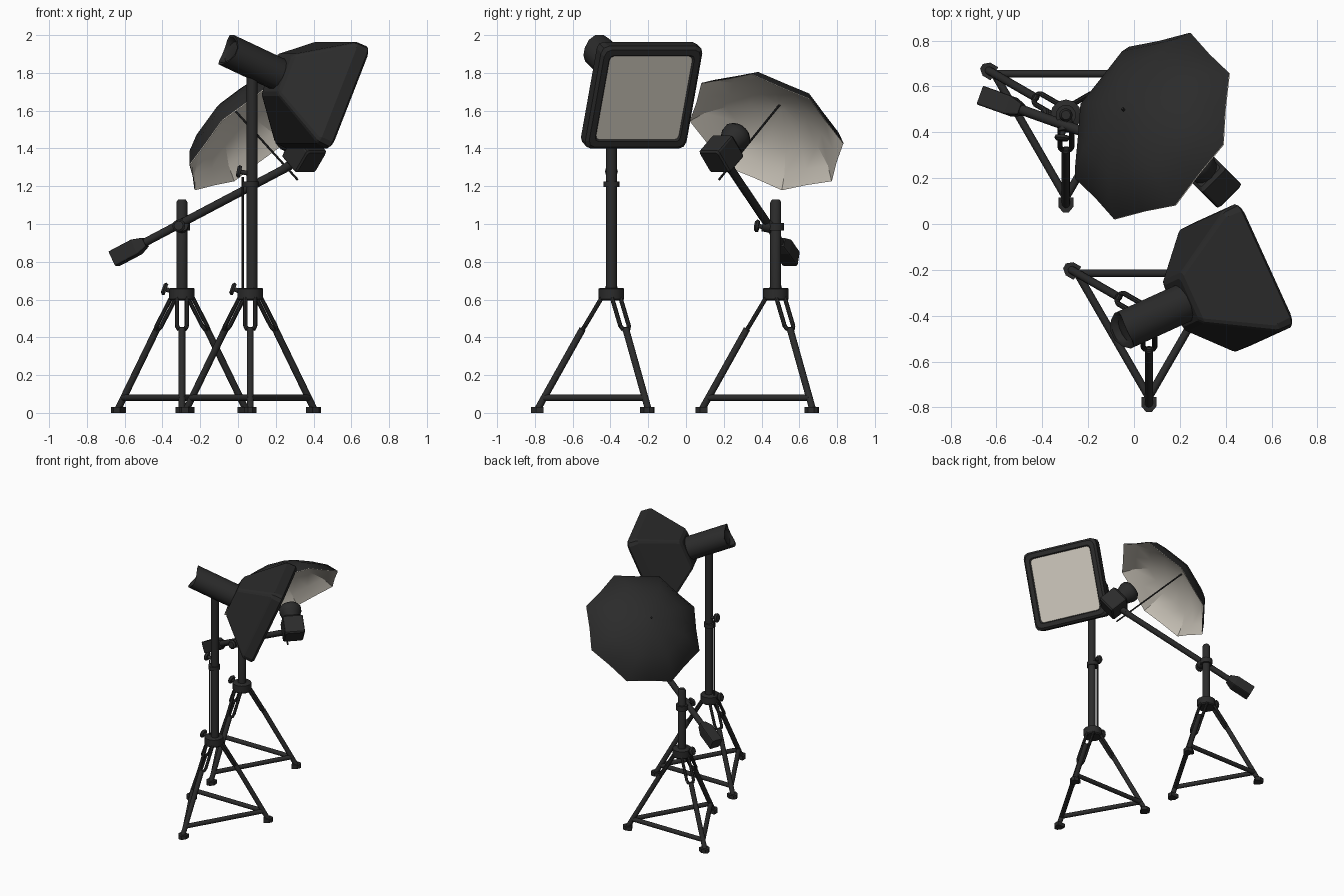
import bpy, bmesh, math
from mathutils import Vector as V

if "Cube" in bpy.data.objects:
    bpy.data.objects.remove(bpy.data.objects["Cube"])


def material(name, col):
    m = bpy.data.materials.new(name)
    m.diffuse_color = (*col, 1)
    m.use_nodes = True
    m.node_tree.nodes["Principled BSDF"].inputs["Base Color"].default_value = m.diffuse_color
    return m


BLACK = material("matte black", (0.024, 0.024, 0.024))
WHITE = material("warm white fabric", (0.60, 0.56, 0.49))


def finish(name, verts, faces, mat, smooth=None):
    me = bpy.data.meshes.new(name)
    me.from_pydata([tuple(v) for v in verts], [], faces)
    bm = bmesh.new()
    bm.from_mesh(me)
    bmesh.ops.recalc_face_normals(bm, faces=bm.faces)
    bm.to_mesh(me)
    bm.free()
    me.materials.append(mat)
    ob = bpy.data.objects.new(name, me)
    bpy.context.collection.objects.link(ob)
    if smooth:
        bpy.ops.object.select_all(action='DESELECT')
        ob.select_set(True)
        bpy.context.view_layer.objects.active = ob
        bpy.ops.object.shade_smooth_by_angle(angle=math.radians(smooth))
    return ob


def loft(name, rings, mat, caps=(True, True), smooth=None):
    """Skin a list of rings with equal point counts."""
    n = len(rings[0])
    verts = [p for r in rings for p in r]
    faces = [(k * n + i, k * n + (i + 1) % n, (k + 1) * n + (i + 1) % n, (k + 1) * n + i)
             for k in range(len(rings) - 1) for i in range(n)]
    if caps[0]:
        faces.append(tuple(range(n)))
    if caps[1]:
        faces.append(tuple(range(len(verts) - n, len(verts))))
    return finish(name, verts, faces, mat, smooth)


def basis(axis):
    """Unit axis, level sideways vector and the up vector square to both."""
    n = V(axis).normalized()
    u = n.cross(V((0, 0, 1)))
    u = u.normalized() if u.length > 1e-4 else V((1, 0, 0))
    return n, u, u.cross(n)


def turned(name, base, axis, profile, mat=BLACK, seg=16, phase=0.0, smooth=40):
    """Profile of (distance along axis, radius) swept round the axis."""
    n, u, v = basis(axis)
    rings = [[V(base) + n * d + (u * math.cos(a) + v * math.sin(a)) * r
              for a in [phase + 2 * math.pi * i / seg for i in range(seg)]]
             for d, r in profile]
    return loft(name, rings, mat, smooth=smooth)


def rod(name, a, b, r, seg=12):
    d = V(b) - V(a)
    return turned(name, a, d, [(0, r), (d.length, r)], seg=seg)


def knob(name, base, axis):
    turned(name, base, axis, [(0, .012), (.055, .012), (.055, .03), (.068, .034), (.078, .024)], seg=12)


def rounded_square(c, u, v, h, r):
    pts = []
    for q, (sx, sy) in enumerate([(1, 1), (-1, 1), (-1, -1), (1, -1)]):
        for k in range(3):
            a = math.radians(90 * q + 45 * k)
            pts.append(c + u * (sx * (h - r) + r * math.cos(a)) + v * (sy * (h - r) + r * math.sin(a)))
    return pts


# Tripod shared by both lights
def tripod(tag, cx, cy):
    c = V((cx, cy, 0))
    feet = []
    for i, deg in enumerate((-90, 30, 150)):
        a = math.radians(deg)
        out, side = V((math.cos(a), math.sin(a), 0)), V((-math.sin(a), math.cos(a), 0))
        P = lambda r, z, s=0: c + out * r + side * s + V((0, 0, z))
        feet.append(P(.36, .08))
        rod(f"{tag}_leg_{i}", P(.152, .445), P(.39, .02), .018)
        # forked upper leg: one looped bar
        path = [P(.045, .62, -.026), P(.14, .46, -.026), P(.152, .442, -.016),
                P(.152, .442, .016), P(.14, .46, .026), P(.045, .62, .026)]
        for k in range(5):
            rod(f"{tag}_leg_fork_{i}_{k}", path[k], path[k + 1], .0115, 8)
        # pointed rubber foot
        outline = [(.36, -.033), (.4, -.033), (.425, -.012), (.425, .012), (.4, .033), (.36, .033)]
        loft(f"{tag}_foot_{i}", [[P(r, z, s) for r, s in outline] for z in (0, .03)], BLACK)
    for i in range(3):
        rod(f"{tag}_brace_{i}", feet[i], feet[(i + 1) % 3], .017)
    turned(f"{tag}_hub", c + V((0, 0, .595)), (0, 0, 1),
           [(0, .06), (.008, .068), (.062, .068), (.066, .062)], seg=12)
    knob(f"{tag}_hub_knob", c + V((-.03, 0, .635)), (-1, 0, .35))


tripod("softbox_stand", .065, -.395)
tripod("boom_stand", -.297, .475)

# Softbox stand column
A = V((.075, -.395, 0))
rod("softbox_column", A + V((0, 0, .6)), A + V((0, 0, 1.8)), .029, 16)
turned("softbox_column_collar", A + V((-.008, 0, 1.195)), (0, 0, 1), [(0, .043), (.03, .043)])
knob("softbox_column_knob", A + V((-.005, 0, 1.265)), (-1, 0, .2))
rod("softbox_column_cable", A + V((-.05, .005, .64)), A + V((-.05, .005, 1.25)), .007, 8)

# Softbox: tapered hood, frame and diffuser panel
C = V((.482, -.218, 1.664))
n, u, v = basis((.836, .381, -.394))
sections = [(.33, .10, .02), (.318, .122, .02), (.09, .285, .025), (.08, .292, .035), (.015, .295, .04),
            (0, .28, .04), (0, .248, .025), (.01, .24, .025)]
rings = [rounded_square(C - n * t, u, v, h, r) for t, h, r in sections]
loft("softbox_hood", rings, BLACK, caps=(True, False))
loft("softbox_diffuser", [rounded_square(C - n * t, u, v, .242, .025) for t in (.018, .009)], WHITE)

# Softbox lamp head, with a saddle-shaped notch at the back
H = V((.474, -.227, 1.67))
seg = 12
ang = [2 * math.pi * (i + .5) / seg for i in range(seg)]
ring = lambda r, t, s=0: [H - n * (t + s * math.sin(a) ** 2) + (u * math.cos(a) + v * math.sin(a)) * r
                          for a in ang]
loft("softbox_lamp_head", [ring(.088, .29), ring(.088, .615, .03), ring(.075, .615, .025), ring(.06, .61)],
     BLACK, smooth=40)

# Boom stand column and swivel
B = V((-.297, .475, 0))
turned("boom_column", B + V((0, 0, .6)), (0, 0, 1), [(0, .029), (.515, .029), (.53, .02)])
turned("boom_swivel_collar", B + V((0, 0, .965)), (0, 0, 1), [(0, .044), (.04, .044)])
rod("boom_swivel_pin", B + V((0, -.02, .985)), B + V((0, -.07, .995)), .034)
knob("boom_swivel_knob", B + V((-.01, -.035, .98)), (-.1, -1, .15))

# Boom arm and counterweight
P = V((-.30, .43, 1.004))
d = V((.9, -.32, .475)).normalized()
rod("boom_arm", P - d * .3, P + d * .68, .022)
bn, bu, bv = basis(d)
loft("boom_counterweight",
     [rounded_square(P - d * t, bu, bv, h, .008) for t, h in ((.42, .043), (.28, .043), (.225, .026))], BLACK)

# Boom lamp: box body and round reflector
m, mu, mv = basis((-.545, .545, .638))
E = V((.390, .148, 1.325))
loft("boom_lamp_body", [rounded_square(E + m * t, mu, mv, h, .012)
                        for t, h in ((0, .066), (.01, .074), (.135, .074), (.15, .06))], BLACK)
turned("boom_lamp_reflector", E + m * .14, m,
       [(0, .06), (.03, .068), (.06, .08), (.09, .08), (.115, .06), (.122, .03)])
rod("boom_lamp_bracket", P + d * .64, E + m * .07, .024)

# Umbrella: eight bulging panels, dark outside and white inside
U = V((.08, .427, 1.487))
k, ku, kv = basis((-.61, .353, .71))


def canopy(name, mat, lift, smooth):
    rings = []
    for h, r, scallop in ((-.003, .443, .912), (.068, .385, .92), (.132, .285, .925), (.178, .165, .924),
                          (.198, .03, .924)):
        rings.append([U + k * (h + lift) + (ku * math.cos(a) + kv * math.sin(a)) * r * (scallop if i % 2 else 1)
                      for i, a in enumerate([math.radians(-11 + 22.5 * j) for j in range(16)])])
    loft(name, rings, mat, caps=(False, True), smooth=smooth)


canopy("umbrella_outer", BLACK, .005, 60)
canopy("umbrella_lining", WHITE, 0, 20)
rod("umbrella_shaft", U + k * .215, (.315, .175, 1.235), .006, 8)
